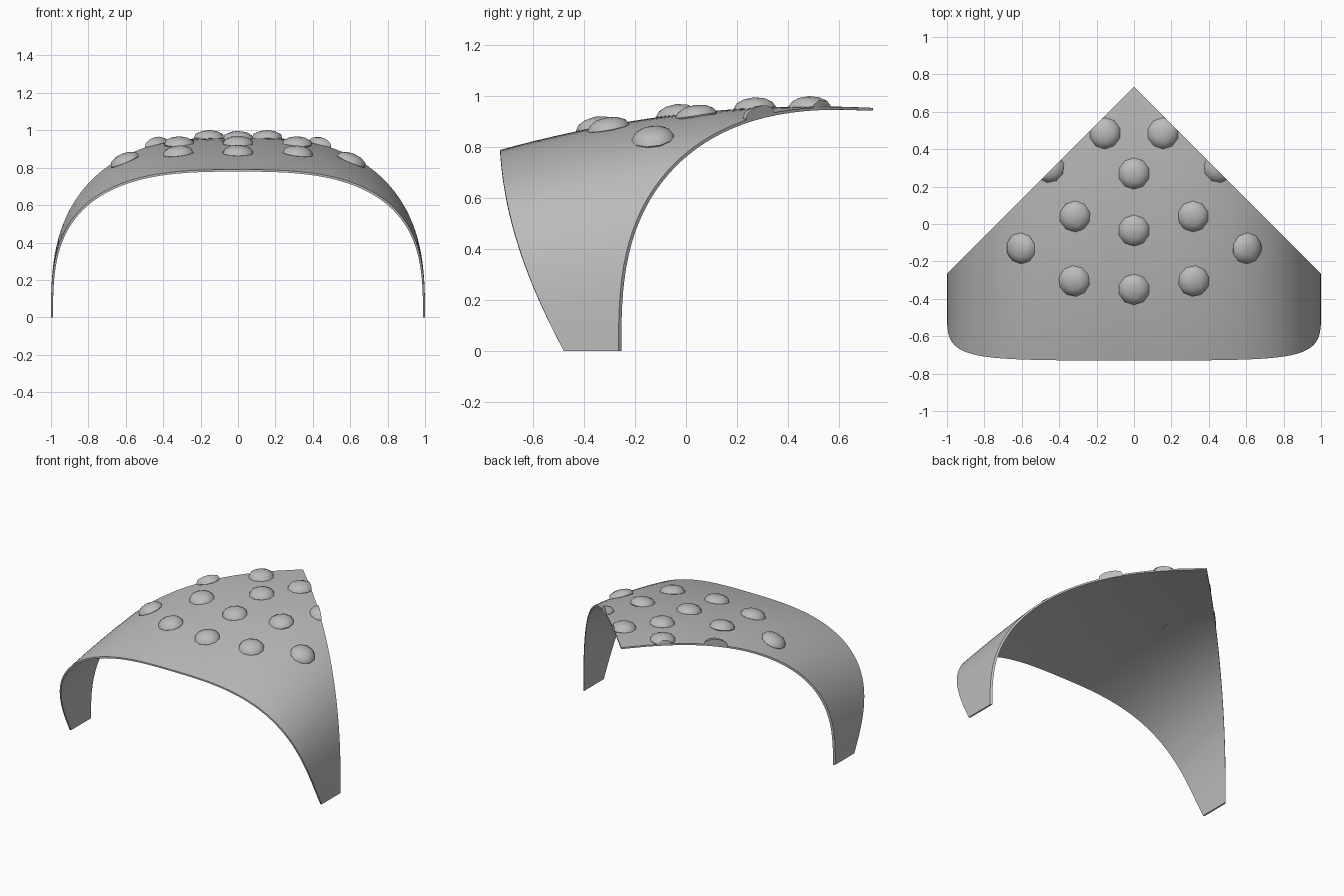
import bpy, bmesh, math
from mathutils import Vector, Matrix

cube = bpy.data.objects.get("Cube")
if cube:
    bpy.data.objects.remove(cube, do_unlink=True)

grey = bpy.data.materials.new("plain grey")
grey.use_nodes = True
grey.diffuse_color = (0.5, 0.5, 0.5, 1)
grey.node_tree.nodes["Principled BSDF"].inputs["Base Color"].default_value = (0.5, 0.5, 0.5, 1)

POWER = 2.9       # squareness of the arch
THICK = 0.011     # shell thickness
TIP = 0.735       # y of the rear point
FRONT = -0.73     # y of the front edge on the ridge


def ridge(y):
    """Height of the centre line at depth y."""
    v = (y - FRONT) / (TIP - FRONT)
    return 0.79 + 0.165 * v + 0.24 * v * (1 - v)


def surface(x, y):
    """Point on the outer skin."""
    return Vector((x, y, ridge(y) * (1 - abs(x) ** POWER) ** (1 / POWER)))


def finish(name, bm):
    bmesh.ops.recalc_face_normals(bm, faces=bm.faces[:])
    mesh = bpy.data.meshes.new(name)
    bm.to_mesh(mesh)
    bm.free()
    obj = bpy.data.objects.new(name, mesh)
    bpy.context.collection.objects.link(obj)
    mesh.materials.append(grey)
    bpy.ops.object.select_all(action="DESELECT")
    obj.select_set(True)
    bpy.context.view_layer.objects.active = obj
    bpy.ops.object.shade_smooth_by_angle(angle=math.radians(35))
    return obj


# Arched shell: outer and inner skins joined along their rims
ACROSS, ALONG = 64, 20


def skin(bm, inset):
    rows = []
    for i in range(ACROSS + 1):
        a = (i / ACROSS - 0.5) * math.pi
        s = max(math.cos(a), 0) ** (2 / POWER) if 0 < i < ACROSS else 0
        x = math.copysign(abs(math.sin(a)) ** (2 / POWER), a) * (1 - inset)
        front = -0.48 + (FRONT + 0.48) * (1.8 * s - 0.8 * s * s)
        back = TIP - abs(x)
        row = []
        for j in range(ALONG + 1):
            y = front + (back - front) * j / ALONG
            row.append(bm.verts.new((x, y, (ridge(y) - inset) * s)))
        rows.append(row)
    for r, q in zip(rows, rows[1:]):
        for j in range(ALONG):
            bm.faces.new((r[j], q[j], q[j + 1], r[j + 1]))
    return ([r[0] for r in rows] + rows[-1][1:]
            + [r[-1] for r in rows[-2::-1]] + rows[0][-2:0:-1])


bm = bmesh.new()
outer, inner = skin(bm, 0), skin(bm, THICK)
for k in range(len(outer)):
    bm.faces.new((outer[k - 1], outer[k], inner[k], inner[k - 1]))
finish("arched_shell", bm)


# Domed studs, tilted to the shell and trimmed flush with the rear edges
def cut(bm, point, normal):
    geom = bm.verts[:] + bm.edges[:] + bm.faces[:]
    bmesh.ops.bisect_plane(bm, geom=geom, plane_co=point, plane_no=normal, clear_outer=True)
    rim = [e for e in bm.edges if e.is_boundary]
    if rim:
        bmesh.ops.holes_fill(bm, edges=rim)


def stud(name, x, y):
    e = 0.01
    du = surface(x + e, y) - surface(x - e, y)
    dv = surface(x, y + e) - surface(x, y - e)
    tilt = du.cross(dv).to_track_quat("Z", "Y").to_matrix().to_4x4()
    bm = bmesh.new()
    bmesh.ops.create_icosphere(bm, subdivisions=2, radius=0.084)
    bmesh.ops.scale(bm, vec=(1, 1, 0.5), verts=bm.verts[:])
    cut(bm, (0, 0, -0.006), (0, 0, -1))
    bmesh.ops.transform(bm, matrix=Matrix.Translation(surface(x, y)) @ tilt, verts=bm.verts[:])
    for side in (-1, 1):
        cut(bm, (0, TIP, 0), (side, 1, 0))
    finish(name, bm)


for n, y in enumerate((-0.35, -0.035, 0.27)):
    stud(f"centre_stud_{n + 1}", 0, y)
pairs = ((0.32, -0.305), (0.605, -0.13), (0.315, 0.04), (0.155, 0.485), (0.455, 0.305))
for n, (x, y) in enumerate(pairs):
    stud(f"left_stud_{n + 1}", x, y)
    stud(f"right_stud_{n + 1}", -x, y)
